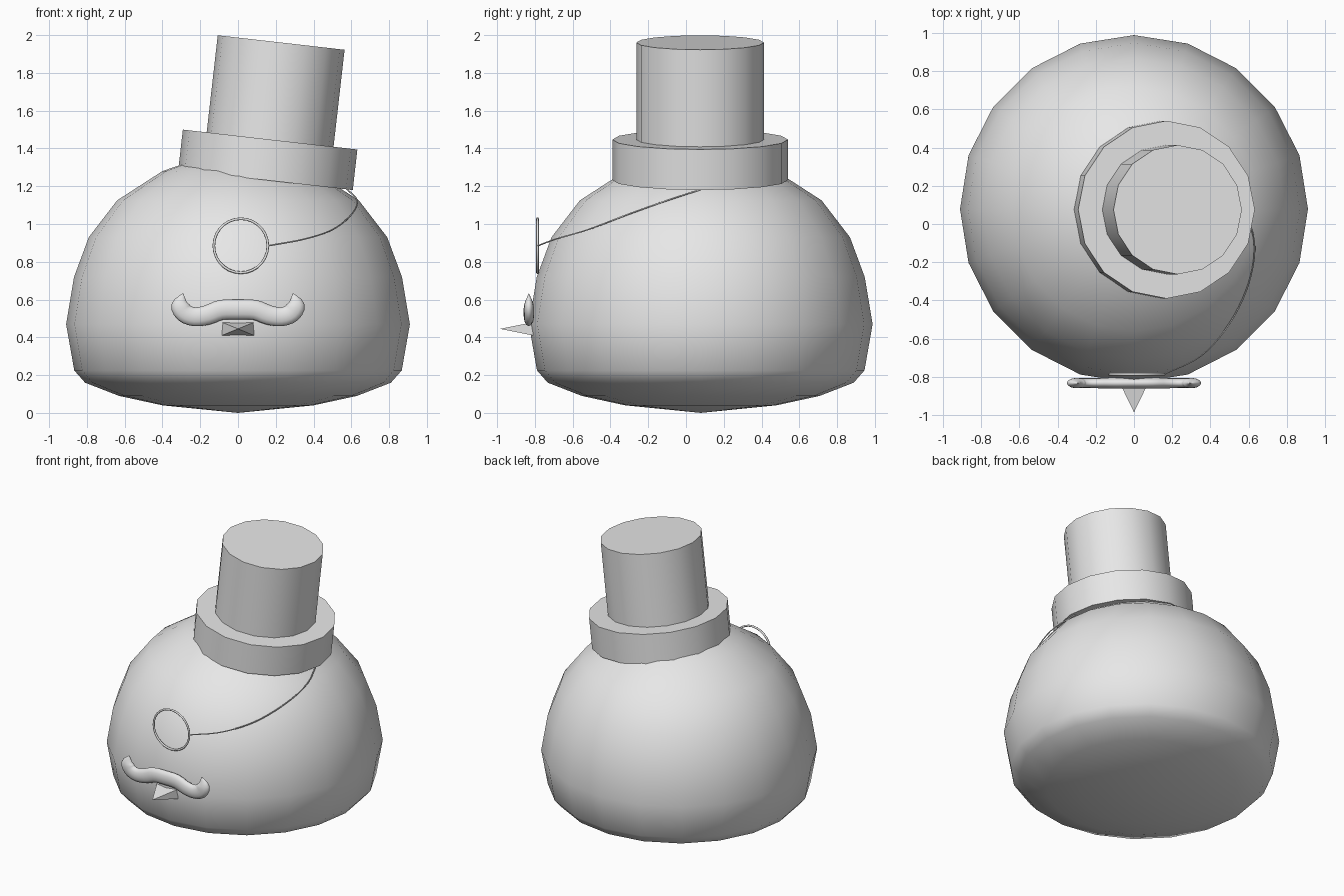
import bpy, bmesh, math
from mathutils import Vector, Matrix

if "Cube" in bpy.data.objects:
    bpy.data.objects.remove(bpy.data.objects["Cube"])

grey = bpy.data.materials.new("plain_grey")
grey.diffuse_color = (0.8, 0.8, 0.8, 1)
grey.use_nodes = True
grey.node_tree.nodes["Principled BSDF"].inputs["Base Color"].default_value = grey.diffuse_color


def finish(name, bm, smooth=True, angle=30):
    """Turn a bmesh into a named, shaded object."""
    bmesh.ops.recalc_face_normals(bm, faces=bm.faces)
    me = bpy.data.meshes.new(name)
    bm.to_mesh(me)
    bm.free()
    me.materials.append(grey)
    ob = bpy.data.objects.new(name, me)
    bpy.context.collection.objects.link(ob)
    if smooth:
        bpy.ops.object.select_all(action='DESELECT')
        ob.select_set(True)
        bpy.context.view_layer.objects.active = ob
        bpy.ops.object.shade_smooth_by_angle(angle=math.radians(angle))
    return ob


def skin(bm, rings):
    """Bridge successive rings of vertices."""
    for a, b in zip(rings, rings[1:]):
        n = len(a)
        for i in range(n):
            bm.faces.new((a[i], a[(i + 1) % n], b[(i + 1) % n], b[i]))


def tube(name, pts, sides, flat=1.0):
    """Tube through (x, y, z, radius) points; flat squashes it along y."""
    bm = bmesh.new()
    rings = []
    for i, p in enumerate(pts):
        a = Vector(pts[max(i - 1, 0)][:3])
        b = Vector(pts[min(i + 1, len(pts) - 1)][:3])
        t = (b - a).normalized()
        depth = Vector((0, 1, 0))
        depth = (depth - t * depth.dot(t)).normalized()
        up = t.cross(depth)
        rings.append([bm.verts.new(Vector(p[:3]) + p[3] * (
            up * math.cos(k * math.tau / sides) + depth * flat * math.sin(k * math.tau / sides)))
            for k in range(sides)])
    skin(bm, rings)
    bm.faces.new(rings[0])
    bm.faces.new(rings[-1])
    return finish(name, bm, angle=60)


def spline(pts, steps):
    """Catmull-Rom resampling of a path."""
    v = [Vector(p) for p in pts]
    v = [2 * v[0] - v[1]] + v + [2 * v[-1] - v[-2]]
    out = []
    for a, b, c, d in zip(v, v[1:], v[2:], v[3:]):
        for s in range(steps):
            t = s / steps
            out.append(tuple(0.5 * (2 * b + (c - a) * t + (2 * a - 5 * b + 4 * c - d) * t * t
                                    + (3 * b - a - 3 * c + d) * t ** 3)))
    return out + [tuple(v[-2])]


# Round body with a flattened underside
profile = [(0.40, 0.04), (0.63, 0.09), (0.81, 0.16), (0.867, 0.225), (0.91, 0.47),
           (0.868, 0.72), (0.79, 0.93), (0.64, 1.125), (0.40, 1.28), (0.2, 1.35)]
CY, SEG = 0.078, 20
bm = bmesh.new()
rings = [[bm.verts.new((r * math.cos(k * math.tau / SEG), CY + r * math.sin(k * math.tau / SEG), z))
          for k in range(SEG)] for r, z in profile]
skin(bm, rings)
for ring, z in ((rings[0], 0.0), (rings[-1], 1.375)):
    pole = bm.verts.new((0, CY, z))
    for k in range(SEG):
        bm.faces.new((ring[k], ring[(k + 1) % SEG], pole))
finish("body", bm, angle=80)

# Tilted hat: wide brim and tall crown on one axis
tilt = Matrix.Rotation(math.radians(6.5), 4, 'Y')
hat_base = Matrix.Translation((0.17, 0.075, 1.447)) @ tilt
for name, radius, low, high in (("hat_brim", 0.465, -0.216, 0.0), ("hat_crown", 0.338, -0.03, 0.517)):
    bm = bmesh.new()
    bmesh.ops.create_cone(bm, cap_ends=True, segments=16, radius1=radius, radius2=radius,
                          depth=high - low,
                          matrix=hat_base @ Matrix.Translation((0, 0, (low + high) / 2)))
    finish(name, bm)

# Monocle ring
bpy.ops.mesh.primitive_torus_add(major_radius=0.143, minor_radius=0.007, major_segments=28,
                                 minor_segments=8, location=(0.015, -0.786, 0.885),
                                 rotation=(math.pi / 2, 0, 0))
ring = bpy.context.object
ring.name = "monocle_ring"
ring.data.materials.append(grey)
bpy.ops.object.shade_smooth_by_angle(angle=math.radians(60))

# Monocle cord up to the hat
cord = [(0.16, -0.784, 0.885, 0.004), (0.35, -0.69, 0.92, 0.004), (0.50, -0.52, 0.97, 0.004),
        (0.60, -0.31, 1.05, 0.004), (0.63, -0.10, 1.125, 0.004), (0.57, 0.10, 1.19, 0.004)]
tube("monocle_cord", spline(cord, 5), 6)

# Moustache: mirrored path with upturned pointed tips
half = [(0.09, 0.545, 0.053), (0.16, 0.519, 0.052), (0.23, 0.509, 0.05), (0.285, 0.53, 0.05),
        (0.306, 0.575, 0.046), (0.291, 0.632, 0.002)]
path = [(-x, -0.832, z, r) for x, z, r in reversed(half)] + [(0, -0.832, 0.548, 0.053)] \
    + [(x, -0.832, z, r) for x, z, r in half]
tube("moustache", spline(path, 3), 12, flat=0.53)

# Pointed beard: four-sided pyramid facing forward
bm = bmesh.new()
base = [bm.verts.new((x, -0.81, z)) for x, z in
        ((-0.085, 0.41), (0.085, 0.41), (0.085, 0.48), (-0.085, 0.48))]
tip = bm.verts.new((0, -0.985, 0.445))
bm.faces.new(base)
for k in range(4):
    bm.faces.new((base[k], base[(k + 1) % 4], tip))
finish("beard", bm, smooth=False)
